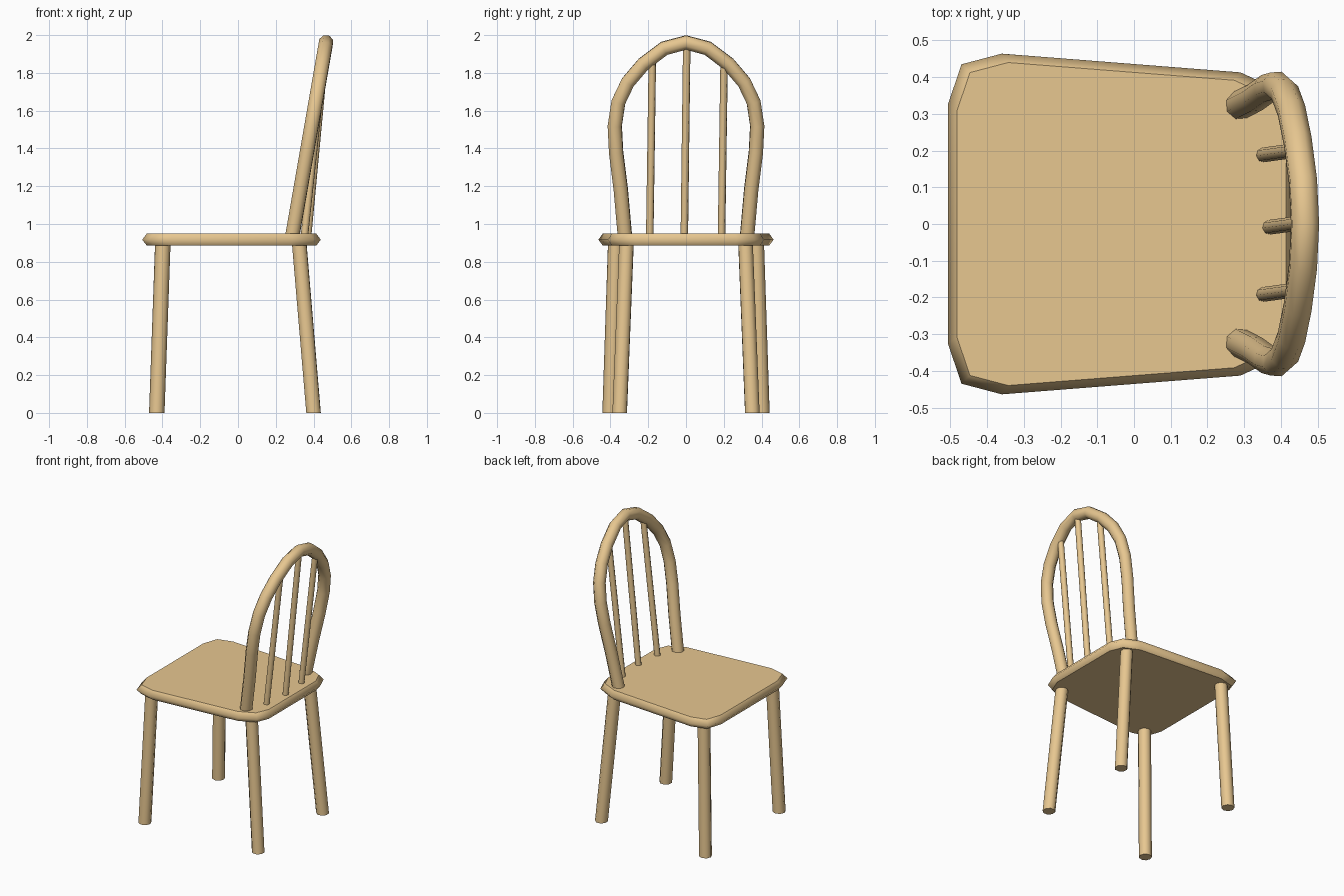
import bpy, bmesh, math

if "Cube" in bpy.data.objects:
    bpy.data.objects.remove(bpy.data.objects["Cube"])

wood = bpy.data.materials.new("wood")
wood.diffuse_color = (0.80, 0.57, 0.28, 1)
wood.use_nodes = True
wood.node_tree.nodes["Principled BSDF"].inputs["Base Color"].default_value = wood.diffuse_color


def rod(name, points, radius):
    """Eight-sided rod swept along a path, capped at both ends."""
    cu = bpy.data.curves.new(name, 'CURVE')
    cu.dimensions = '3D'
    cu.bevel_depth = radius
    cu.bevel_resolution = 2
    cu.use_fill_caps = True
    sp = cu.splines.new('POLY')
    sp.points.add(len(points) - 1)
    for p, co in zip(sp.points, points):
        p.co = (*co, 1)
    ob = bpy.data.objects.new(name, cu)
    bpy.context.collection.objects.link(ob)
    bpy.ops.object.select_all(action='DESELECT')
    ob.select_set(True)
    bpy.context.view_layer.objects.active = ob
    bpy.ops.object.convert(target='MESH')
    ob = bpy.context.view_layer.objects.active
    # cut the foot level with the floor
    for v in ob.data.vertices:
        if v.co.z < 0.02:
            v.co.z = 0
    # weld cap rims so the sharp edge angle is found
    bm = bmesh.new()
    bm.from_mesh(ob.data)
    bmesh.ops.remove_doubles(bm, verts=bm.verts, dist=0.0001)
    bmesh.ops.recalc_face_normals(bm, faces=bm.faces)
    bm.to_mesh(ob.data)
    bm.free()
    bpy.ops.object.shade_smooth_by_angle(angle=math.radians(50))
    ob.data.materials.clear()
    ob.data.materials.append(wood)
    return ob


# Seat: tapered board with clipped corners and a pointed rim
half = [(-0.507, 0.325), (-0.47, 0.435), (-0.36, 0.464),
        (0.29, 0.413), (0.40, 0.362), (0.438, 0.27)]
outline = half + [(x, -y) for x, y in reversed(half)]
bm = bmesh.new()
rings = []
for z, s in ((0.885, 0.948), (0.917, 1.0), (0.95, 0.948)):
    rings.append([bm.verts.new(((x + 0.03) * s - 0.03, y * s, z)) for x, y in outline])
n = len(outline)
for a, b in zip(rings, rings[1:]):
    for i in range(n):
        j = (i + 1) % n
        bm.faces.new((a[i], a[j], b[j], b[i]))
caps = [bm.faces.new(rings[0]), bm.faces.new(rings[2])]
bmesh.ops.recalc_face_normals(bm, faces=bm.faces)
for f in bm.faces:
    f.smooth = True
for f in caps:
    for e in f.edges:
        e.smooth = False
me = bpy.data.meshes.new("seat")
bm.to_mesh(me)
bm.free()
me.materials.append(wood)
bpy.context.collection.objects.link(bpy.data.objects.new("seat", me))

# Splayed legs
for side, s in (("left", 1), ("right", -1)):
    rod(f"front_leg_{side}", [(-0.43, 0.402 * s, 0), (-0.398, 0.372 * s, 0.90)], 0.041)
    rod(f"back_leg_{side}", [(0.40, 0.351 * s, 0), (0.324, 0.315 * s, 0.90)], 0.041)

# Bent hoop of the backrest, lying in a leaning plane


def lean(z):
    return 0.29 + (z - 0.95) * 0.174


arm = [(0.322, 0.92), (0.345, 1.18), (0.370, 1.38), (0.377, 1.52), (0.358, 1.645),
       (0.308, 1.75), (0.225, 1.847), (0.115, 1.93)]
path = arm + [(0, 1.961)] + [(-y, z) for y, z in reversed(arm)]
rod("back_hoop", [(lean(z), y, z) for y, z in path], 0.040)

# Thin spindles between seat and hoop
for i, (x0, y0, y1, z1) in enumerate(((0.351, -0.192, -0.178, 1.885),
                                      (0.368, -0.009, 0.004, 1.95),
                                      (0.351, 0.188, 0.202, 1.875))):
    rod(f"back_spindle_{i + 1}", [(x0, y0, 0.93), (lean(z1), y1, z1)], 0.020)
